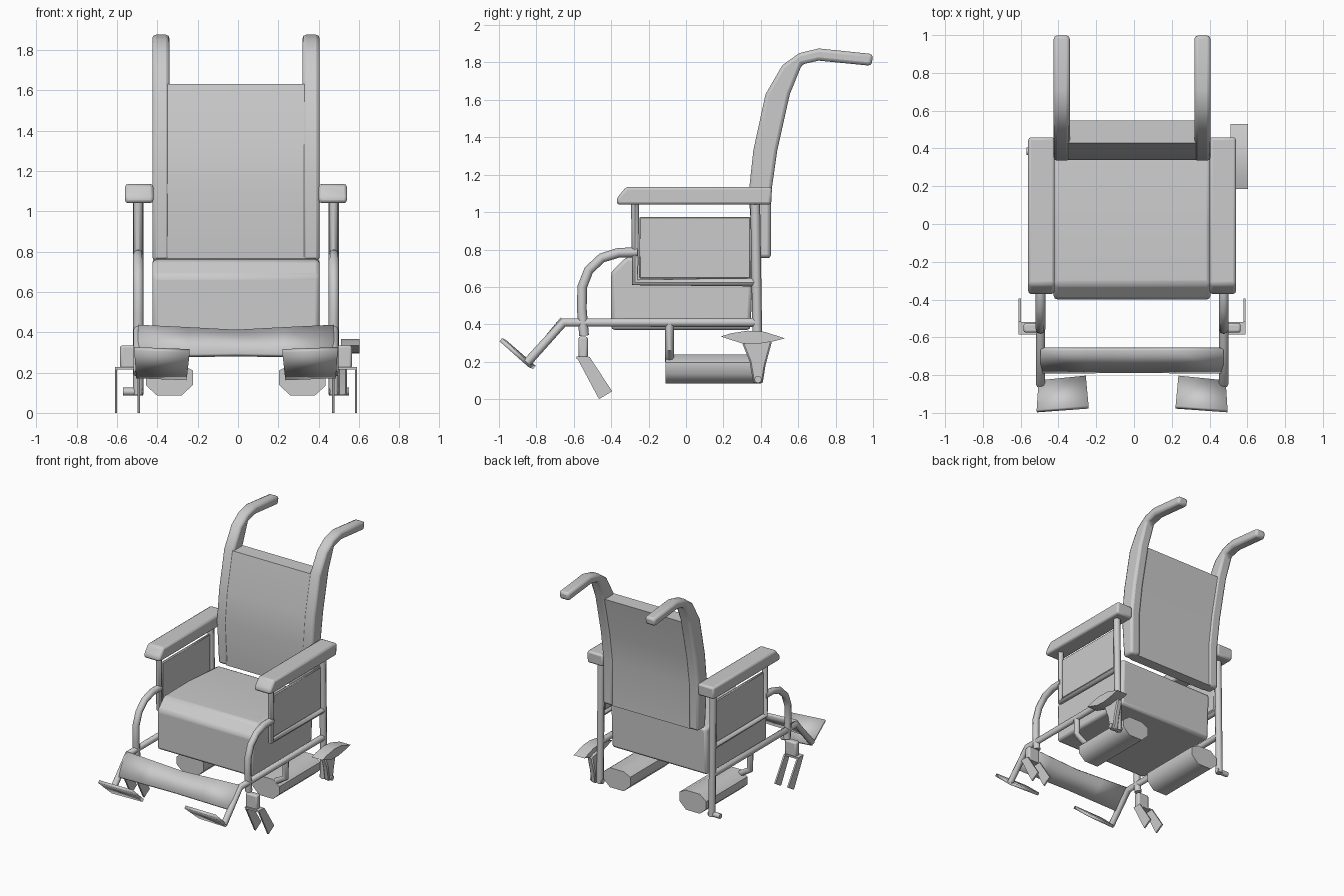
import bpy, bmesh
from mathutils import Vector

if "Cube" in bpy.data.objects:
    bpy.data.objects.remove(bpy.data.objects["Cube"])

CX = -0.01  # the symmetric frame sits slightly left of centre


def finish(obj, bevel=0.0, segs=2, angle=40):
    bpy.ops.object.select_all(action='DESELECT')
    obj.select_set(True)
    bpy.context.view_layer.objects.active = obj
    if bevel:
        m = obj.modifiers.new("bevel", 'BEVEL')
        m.width, m.segments, m.limit_method = bevel, segs, 'ANGLE'
        m.angle_limit = 0.6
    bpy.ops.object.shade_smooth_by_angle(angle=angle * 3.14159 / 180)
    return obj


def make(name, verts, faces):
    bm = bmesh.new()
    vs = [bm.verts.new(v) for v in verts]
    for f in faces:
        bm.faces.new([vs[i] for i in f])
    bmesh.ops.recalc_face_normals(bm, faces=bm.faces)
    me = bpy.data.meshes.new(name)
    bm.to_mesh(me)
    bm.free()
    obj = bpy.data.objects.new(name, me)
    bpy.context.collection.objects.link(obj)
    return obj


def prism(name, prof, x0, x1, s=1, bevel=0.0, segs=2):
    """Extrude a (y, z) profile along x; s mirrors it about the frame centre."""
    n = len(prof)
    verts = [(CX + s * x, y, z) for x in (x0, x1) for y, z in prof]
    faces = [range(n), range(n, 2 * n)]
    faces += [(i, (i + 1) % n, n + (i + 1) % n, n + i) for i in range(n)]
    return finish(make(name, verts, faces), bevel, segs)


def rect(y0, y1, z0, z1):
    return [(y0, z0), (y1, z0), (y1, z1), (y0, z1)]


def tube(name, pts, r, s=1):
    cu = bpy.data.curves.new(name, 'CURVE')
    cu.dimensions, cu.bevel_depth, cu.bevel_resolution = '3D', r, 2
    cu.use_fill_caps = True
    sp = cu.splines.new('POLY')
    sp.points.add(len(pts) - 1)
    for p, (x, y, z) in zip(sp.points, pts):
        p.co = (CX + s * x, y, z, 1)
    obj = bpy.data.objects.new(name, cu)
    bpy.context.collection.objects.link(obj)
    bpy.ops.object.select_all(action='DESELECT')
    obj.select_set(True)
    bpy.context.view_layer.objects.active = obj
    bpy.ops.object.convert(target='MESH')
    return finish(bpy.context.object, angle=50)


def sheet(name, verts, faces, thick):
    obj = make(name, verts, faces)
    m = obj.modifiers.new("thickness", 'SOLIDIFY')
    m.thickness, m.offset = thick, 0
    return finish(obj)


# seat cushion
prism("seat_cushion", [(-0.40, 0.37), (0.345, 0.37), (0.36, 0.74), (0.0, 0.765),
                       (-0.32, 0.76), (-0.40, 0.68)], -0.415, 0.415, bevel=0.02)

# backrest panel, same curve as the posts
front = [(0.36, 0.755), (0.335, 1.1), (0.36, 1.33), (0.425, 1.63)]
back = [(0.555, 1.63), (0.488, 1.33), (0.455, 1.1), (0.455, 0.755)]
prism("backrest_panel", [(y + 0.004, z) for y, z in front] +
      [(y - 0.008, z) for y, z in back], -0.35, 0.35)

# post with push handle at the top
handle_prof = front + [(0.515, 1.785), (0.605, 1.85), (0.71, 1.875), (1.0, 1.845),
                       (0.992, 1.782), (0.71, 1.81), (0.62, 1.79)] + back

for s, side in ((1, "right"), (-1, "left")):
    prism("back_post_handle_" + side, handle_prof, 0.33, 0.415, s, 0.018)

    # armrest pad, side panel and tube frame
    prism("armrest_" + side, [(-0.37, 1.04), (0.455, 1.04), (0.46, 1.135),
                              (-0.32, 1.135), (-0.37, 1.075)], 0.41, 0.55, s, 0.015)
    prism("side_panel_" + side, rect(-0.25, 0.345, 0.645, 0.975), 0.47, 0.49, s, 0.006, 1)
    x = 0.485
    tube("arm_frame_" + side, [(x, -0.272, 1.05), (x, -0.272, 0.625), (x, 0.37, 0.625)], 0.022, s)
    tube("rear_post_" + side, [(x, 0.37, 1.05), (x, 0.385, 0.09)], 0.026, s)
    tube("axle_stub_" + side, [(0.46, 0.385, 0.105), (0.56, 0.385, 0.105)], 0.02, s)

    # lower rail running down to the footplate
    tube("lower_rail_" + side, [(x, 0.38, 0.41), (x, -0.655, 0.41), (x, -0.85, 0.195)], 0.024, s)
    tube("front_bend_" + side, [(x, -0.26, 0.785), (x, -0.36, 0.783), (x, -0.45, 0.755),
                                (x, -0.52, 0.69), (x, -0.555, 0.60), (x, -0.557, 0.48),
                                (x, -0.545, 0.34)], 0.026, s)

    # footplate
    corners = [(0.495, -0.835, 0.18), (0.245, -0.81, 0.17),
               (0.23, -0.97, 0.308), (0.505, -0.99, 0.318)]
    sheet("footplate_" + side, [(CX + s * a, b, c) for a, b, c in corners], [(0, 1, 2, 3)], 0.022)

    # caster mount and empty fork
    prism("caster_mount_" + side, rect(-0.575, -0.525, 0.22, 0.335), 0.475, 0.575, s, 0.012)
    prism("fork_crown_" + side, rect(-0.585, -0.52, 0.215, 0.228), 0.48, 0.60, s)
    blade = [(-0.585, 0.225), (-0.515, 0.225), (-0.395, 0.042), (-0.465, 0.0)]
    for i, bx in enumerate((0.477, 0.589)):
        prism(f"fork_blade_{side}_{i}", blade, bx, bx + 0.012, s)

    # six-to-eight sided housing under the seat with its hanger
    oct_xz = [(0.27, 0.085), (0.39, 0.085), (0.445, 0.135), (0.445, 0.195),
              (0.39, 0.238), (0.27, 0.238), (0.213, 0.21), (0.213, 0.14)]
    verts = [(CX + s * a, b, c) for b in (-0.11, 0.40) for a, c in oct_xz]
    faces = [range(8), range(8, 16)] + [(i, (i + 1) % 8, 8 + (i + 1) % 8, 8 + i) for i in range(8)]
    finish(make("motor_housing_" + side, verts, faces), angle=50)
    tube("housing_hanger_" + side, [(x, -0.088, 0.41), (x, -0.088, 0.27), (0.37, -0.088, 0.20)], 0.023, s)

# calf support strap between the front tubes, sagging in the middle
cols = [(-0.485, 0.0), (-0.24, 0.012), (0.0, 0.025), (0.24, 0.012), (0.485, 0.0)]
top = [(CX + a, -0.662, 0.43 - d) for a, d in cols]
low = [(CX + a, -0.782, 0.28 + d * 0.3) for a, d in cols]
sheet("calf_strap", top + low, [(i, i + 1, 6 + i, 5 + i) for i in range(4)], 0.022)

# lever fin, right side only: curved cap on a tapering stem
prism("lever_cap", [(0.185, 0.335), (0.24, 0.352), (0.33, 0.366), (0.42, 0.36), (0.53, 0.325),
                    (0.46, 0.308), (0.38, 0.295), (0.30, 0.298)], 0.52, 0.613)
prism("lever_stem", [(0.36, 0.085), (0.41, 0.085), (0.425, 0.18), (0.46, 0.31),
                     (0.38, 0.33), (0.30, 0.30), (0.34, 0.2)], 0.505, 0.55, bevel=0.008, segs=1)
